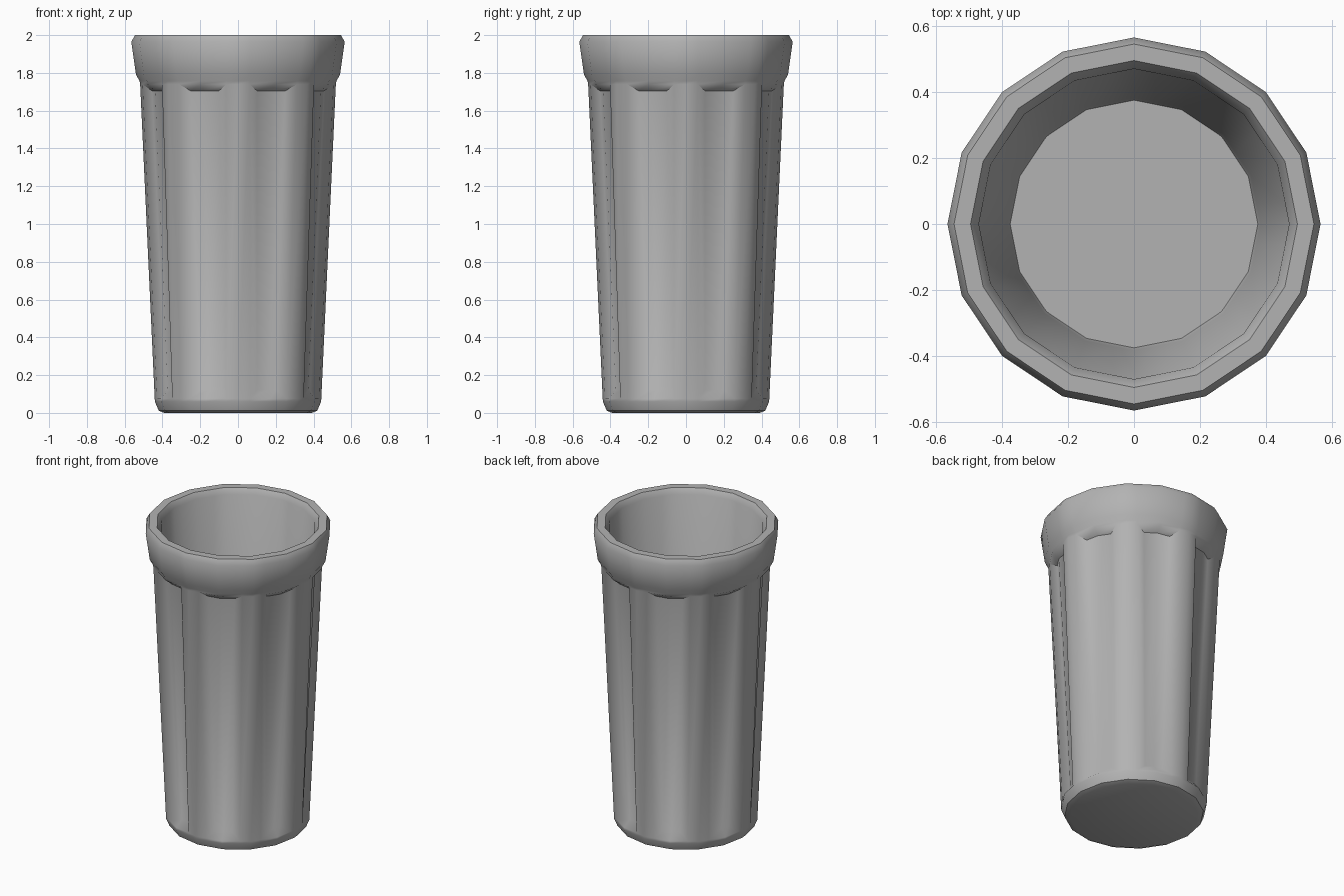
import bpy, bmesh, math
from mathutils import Vector

cube = bpy.data.objects.get("Cube")
if cube:
    bpy.data.objects.remove(cube, do_unlink=True)

SIDES = 16
RIDGE = 0.065      # half width of the ridges between the grooves

mat = bpy.data.materials.new("grey")
mat.use_nodes = True
GREY = (0.45, 0.45, 0.45, 1.0)
mat.diffuse_color = GREY
mat.node_tree.nodes["Principled BSDF"].inputs["Base Color"].default_value = GREY

# Profile (radius, height), from the underside, up the outside and down the inside
profile = [
    (0.39, 0.0), (0.42, 0.012), (0.44, 0.06), (0.441, 0.075),
    (0.518, 1.74), (0.521, 1.757), (0.54, 1.79), (0.565, 1.965),
    (0.545, 2.0), (0.495, 2.0), (0.47, 1.965), (0.383, 0.11), (0.375, 0.085),
]
GROOVE_ROW = 3     # the strip between heights 0.075 and 1.74


def corner(k, r, z):
    a = k * math.tau / SIDES
    return Vector((r * math.cos(a), r * math.sin(a), z))


def ring_points(r, z):
    """16-sided ring with extra points beside every second corner."""
    pts = []
    for k in range(0, SIDES, 2):
        a, b, c = (corner(k + i, r, z) for i in range(3))
        pts += [a, a + (b - a).normalized() * RIDGE, b,
                c + (b - c).normalized() * RIDGE]
    return pts


bm = bmesh.new()
rings = [[bm.verts.new(p) for p in ring_points(r, z)] for r, z in profile]
n = len(rings[0])
grooves = [[] for _ in range(SIDES // 2)]
for row, (lo, hi) in enumerate(zip(rings, rings[1:])):
    for i in range(n):
        j = (i + 1) % n
        f = bm.faces.new((lo[i], lo[j], hi[j], hi[i]))
        if row == GROOVE_ROW and i % 4 in (1, 2):
            grooves[i // 4].append(f)

# Underside and inner floor
bm.faces.new(rings[0][::-1])
bm.faces.new(rings[-1])
bm.normal_update()

# Sunken vertical grooves with a steeper upper end
for faces in grooves:
    bmesh.ops.inset_region(bm, faces=faces, thickness=0.045, depth=-0.04,
                           use_even_offset=True, use_boundary=True)
    for v in {v for f in faces for v in f.verts}:
        if v.co.z > 1.0:
            v.co.z += 0.008

mesh = bpy.data.meshes.new("tumbler")
bm.to_mesh(mesh)
bm.free()
tumbler = bpy.data.objects.new("tumbler", mesh)
bpy.context.collection.objects.link(tumbler)
mesh.materials.append(mat)

bpy.ops.object.select_all(action='DESELECT')
tumbler.select_set(True)
bpy.context.view_layer.objects.active = tumbler
bpy.ops.object.shade_smooth_by_angle(angle=math.radians(45))
